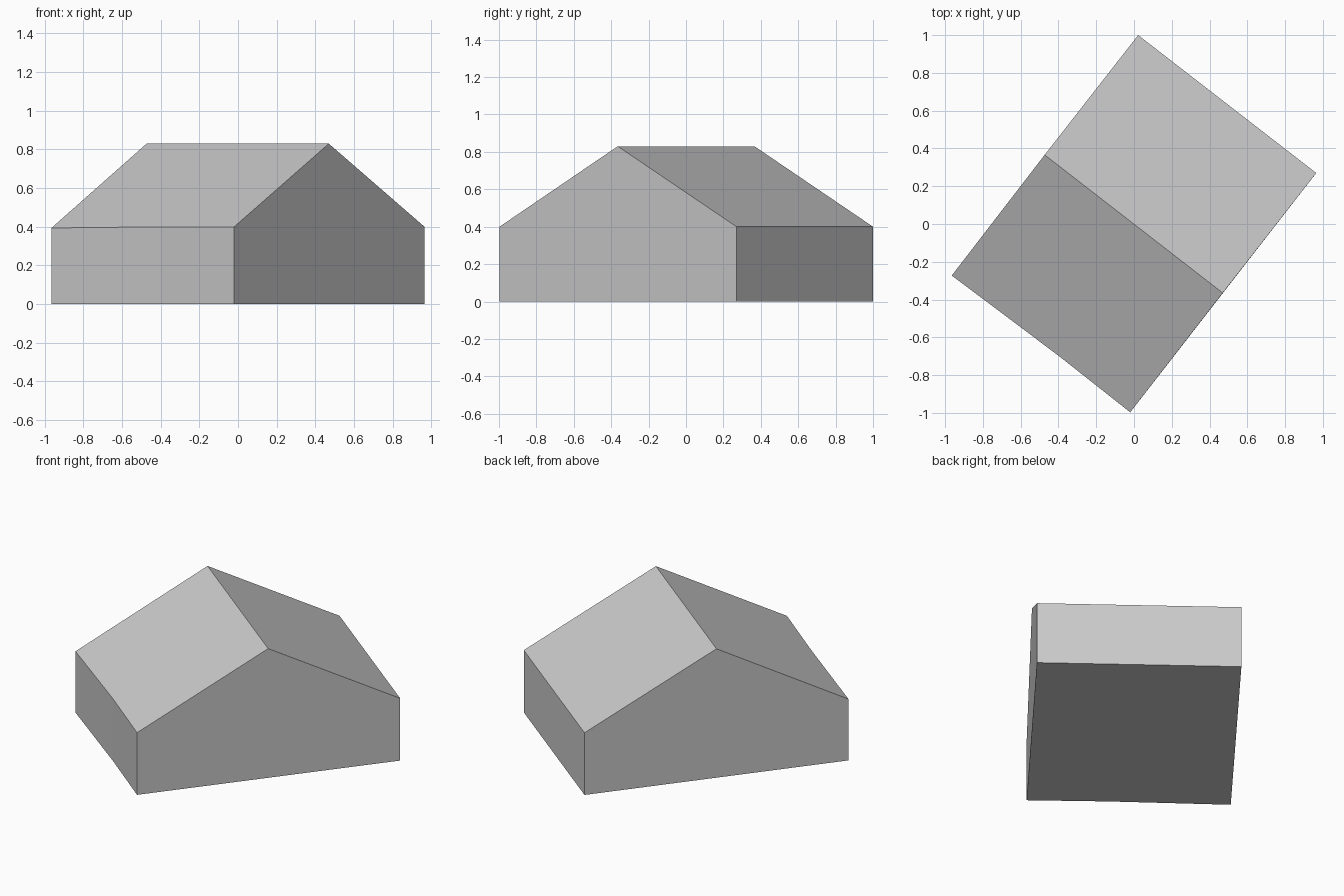
import bpy
import bmesh

default = bpy.data.objects.get("Cube")
if default:
    bpy.data.objects.remove(default, do_unlink=True)

EAVE = 0.4
RIDGE = 0.83


def make_material(name, rgba):
    mat = bpy.data.materials.new(name)
    mat.use_nodes = True
    mat.diffuse_color = rgba
    mat.node_tree.nodes["Principled BSDF"].inputs["Base Color"].default_value = rgba
    return mat


# Footprint, anticlockwise: left, front wall bend, front, right, back
footprint = [(-0.965, -0.273), (-0.4, -0.697), (-0.02, -0.997),
             (0.965, 0.27), (0.022, 1.0)]
eaves = [EAVE - 0.006] + [EAVE] * 4

bm = bmesh.new()
base = [bm.verts.new((x, y, 0)) for x, y in footprint]
top = [bm.verts.new((x, y, z)) for (x, y), z in zip(footprint, eaves)]
ridge_front = bm.verts.new((0.47, -0.365, RIDGE))
ridge_back = bm.verts.new((-0.473, 0.366, RIDGE))

# Walls: the two gable walls rise to a ridge end
gables = {2: ridge_front, 4: ridge_back}
for i in range(len(base)):
    j = (i + 1) % len(base)
    peak = [gables[i]] if i in gables else []
    bm.faces.new([base[i], base[j], top[j]] + peak + [top[i]])

# Two roof slopes and the floor
bm.faces.new([top[0], top[1], top[2], ridge_front, ridge_back])
bm.faces.new([top[3], top[4], ridge_back, ridge_front])
bm.faces.new(list(reversed(base)))
bmesh.ops.recalc_face_normals(bm, faces=bm.faces)

mesh = bpy.data.meshes.new("gabled_house")
bm.to_mesh(mesh)
bm.free()
mesh.materials.append(make_material("plain grey", (0.59, 0.59, 0.59, 1)))
house = bpy.data.objects.new("gabled_house", mesh)
bpy.context.collection.objects.link(house)
